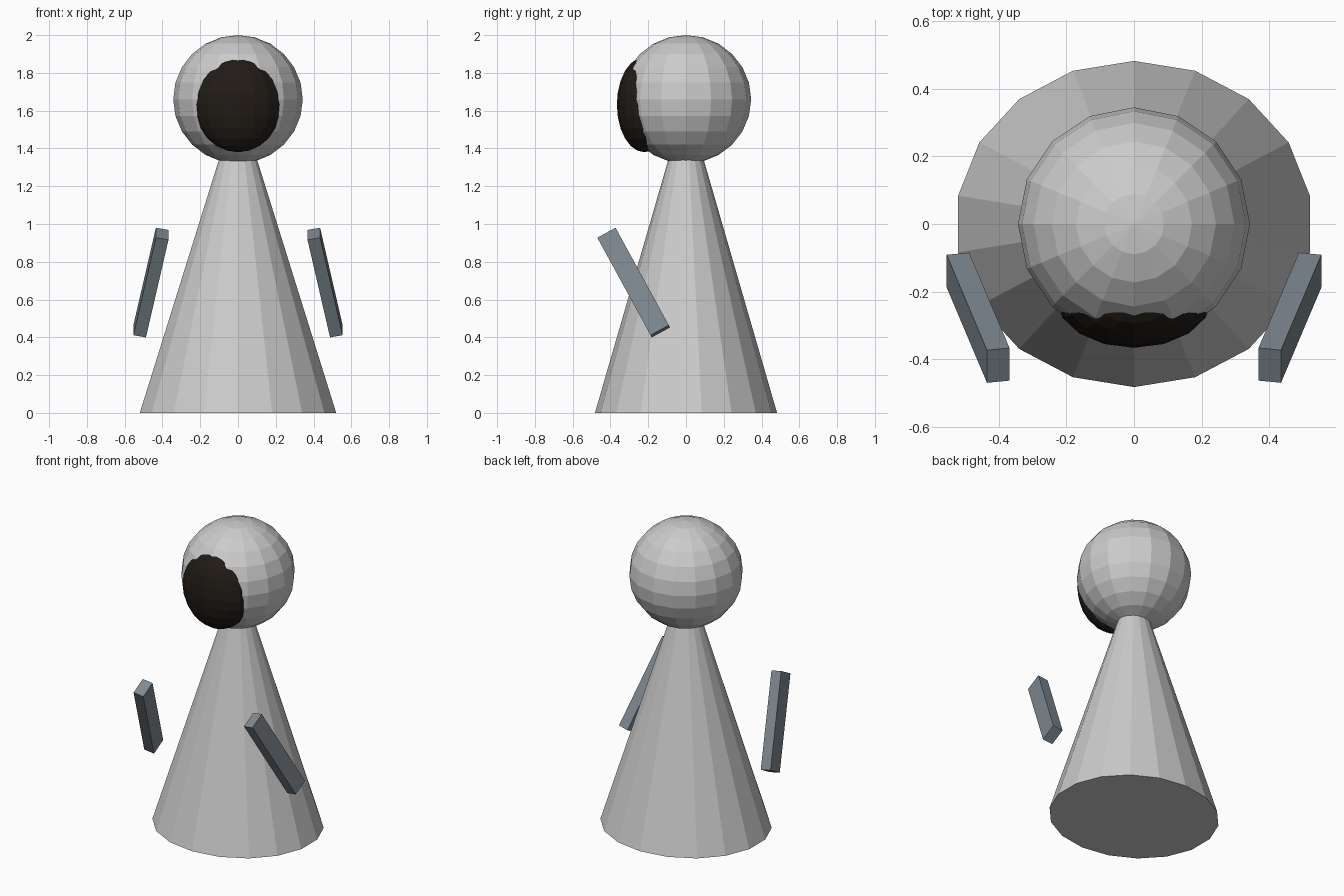
import bpy
from mathutils import Matrix

if "Cube" in bpy.data.objects:
    bpy.data.objects.remove(bpy.data.objects["Cube"])


def material(name, color):
    m = bpy.data.materials.new(name)
    m.diffuse_color = (*color, 1)
    m.use_nodes = True
    m.node_tree.nodes["Principled BSDF"].inputs["Base Color"].default_value = m.diffuse_color
    return m


def ellipsoid(name, centre, radii):
    bpy.ops.mesh.primitive_uv_sphere_add(segments=16, ring_count=12, radius=1)
    ob = bpy.context.object
    ob.name = name
    ob.location = centre
    ob.scale = radii
    return ob


dark = material("face_dark", (0.015, 0.011, 0.008))
slate = material("arm_slate", (0.21, 0.25, 0.28))

# Robe: slightly flattened 18-sided cone, top tucked into the head
H = 1.38
bpy.ops.mesh.primitive_cone_add(vertices=18, radius1=0.528, radius2=0.09,
                                depth=H, location=(0, 0, H / 2))
robe = bpy.context.object
robe.name = "robe"
robe.scale.y = 0.913

# Head and the dark face bulging from its front
ellipsoid("head", (0, 0, 1.66), (0.343, 0.345, 0.34))
face = ellipsoid("face", (0, -0.22, 1.632), (0.23, 0.146, 0.252))
face.data.materials.append(dark)

# Arms: floating slabs, leaning forward and inward at the top
for side, label in ((1, "right"), (-1, "left")):
    bpy.ops.mesh.primitive_cube_add(size=1)
    arm = bpy.context.object
    arm.name = "arm_" + label
    arm.data.materials.append(slate)
    arm.matrix_world = (Matrix.Translation((side * 0.461, -0.277, 0.69))
                        @ Matrix.Rotation(0.5, 4, 'X')
                        @ Matrix.Rotation(-0.2 * side, 4, 'Y')
                        @ Matrix.Diagonal((0.068, 0.11, 0.6, 1)))
